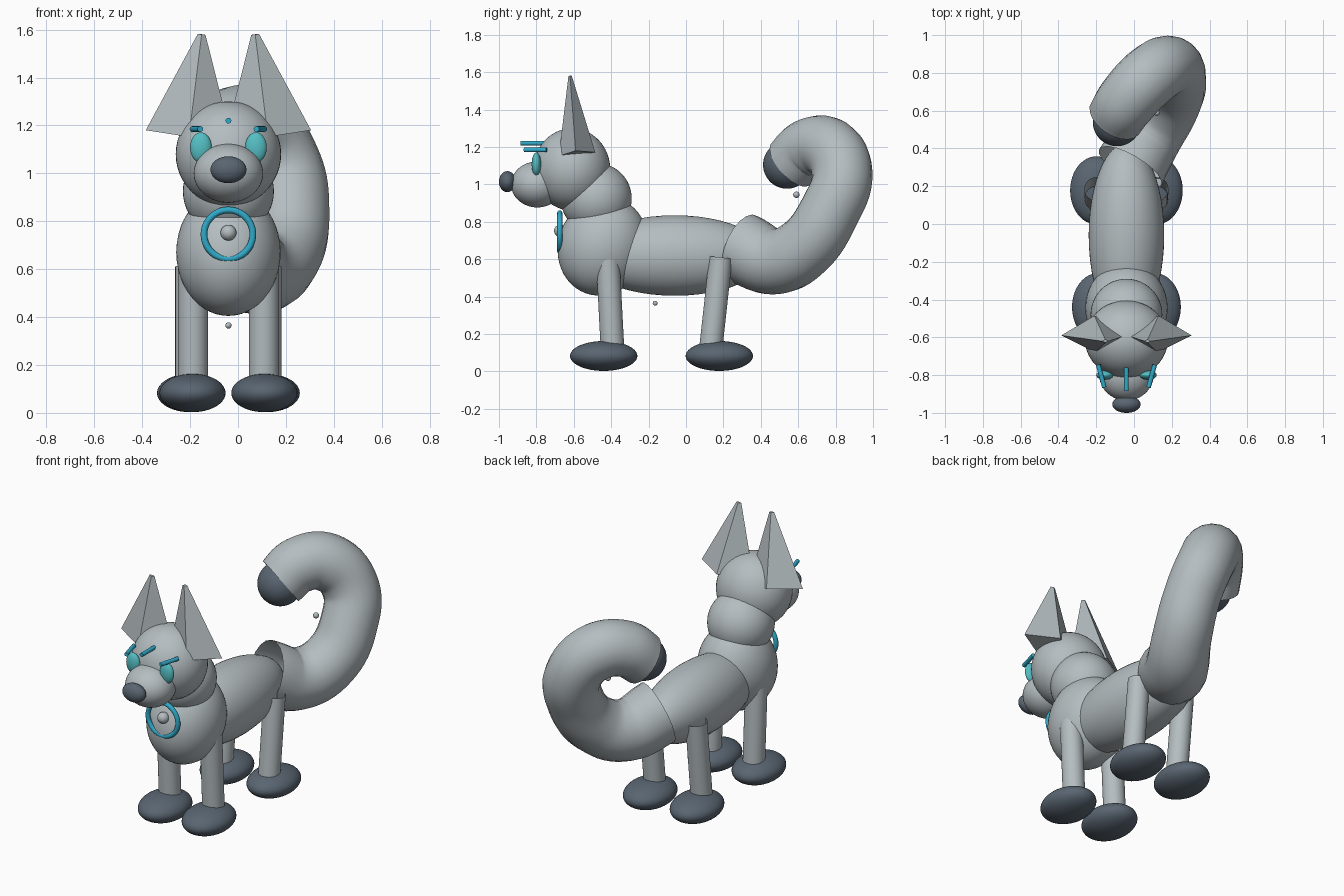
import bpy, bmesh, math
from mathutils import Vector

if "Cube" in bpy.data.objects:
    bpy.data.objects.remove(bpy.data.objects["Cube"])

CX = -0.04  # symmetry line of the animal


def material(name, rgb):
    m = bpy.data.materials.new(name)
    m.diffuse_color = (*rgb, 1)
    m.use_nodes = True
    m.node_tree.nodes["Principled BSDF"].inputs["Base Color"].default_value = m.diffuse_color
    return m


GREY = material("soft_grey", (0.46, 0.51, 0.53))
SLATE = material("dark_slate", (0.10, 0.13, 0.165))
CYAN = material("bright_cyan", (0.03, 0.40, 0.58))
TEAL = material("eye_teal", (0.09, 0.52, 0.55))


def finish(name, mat, smooth=True):
    o = bpy.context.object
    o.name = name
    o.data.materials.append(mat)
    if smooth:
        bpy.ops.object.shade_smooth()
    return o


def ball(name, loc, radii, mat, tilt=0):
    bpy.ops.mesh.primitive_uv_sphere_add(segments=48, ring_count=24, location=loc, rotation=(tilt, 0, 0))
    bpy.context.object.scale = radii
    return finish(name, mat)


def rod(name, a, b, r, mat, caps="NGON"):
    a, b = Vector(a), Vector(b)
    d = b - a
    bpy.ops.mesh.primitive_cylinder_add(vertices=32, radius=r, depth=d.length,
                                        location=(a + b) / 2, end_fill_type=caps)
    o = bpy.context.object
    o.rotation_euler = d.to_track_quat('Z', 'Y').to_euler()
    o = finish(name, mat, False)
    bpy.ops.object.shade_smooth_by_angle()
    return o


# Torso, neck and head
ball("body", (CX, -0.06, 0.62), (0.2, 0.49, 0.215), GREY)
ball("chest", (CX, -0.445, 0.67), (0.218, 0.238, 0.268), GREY, math.radians(-20))
ball("neck", (CX, -0.48, 0.925), (0.19, 0.19, 0.19), GREY)
ball("head", (CX, -0.61, 1.08), (0.22, 0.205, 0.22), GREY)
ball("snout", (CX, -0.795, 1.0), (0.145, 0.14, 0.123), GREY)
ball("nose", (CX, -0.955, 1.015), (0.075, 0.045, 0.056), SLATE)

# Medallion ring on the chest, with its stud
bpy.ops.mesh.primitive_torus_add(major_segments=48, minor_segments=12, major_radius=0.102,
                                 minor_radius=0.014, location=(CX, -0.675, 0.745),
                                 rotation=(math.pi / 2, 0, 0))
finish("chest_ring", CYAN)
ball("ring_stud", (CX, -0.672, 0.752), (0.033,) * 3, GREY)

# Small loose beads
ball("belly_bead", (CX, -0.165, 0.365), (0.013,) * 3, GREY)
ball("tail_bead", (0.12, 0.59, 0.945), (0.017,) * 3, GREY)

for side, s in (("left", -1), ("right", 1)):
    # Eyes and brows
    ball(side + "_eye", (CX + s * 0.115, -0.8, 1.108), (0.045, 0.025, 0.063), TEAL)
    rod(side + "_brow", (CX + s * 0.15, -0.745, 1.185), (CX + s * 0.117, -0.865, 1.185), 0.012, CYAN)

    # Four-sided ears with a slightly blunt tip
    base = [(0.345, -0.59, 1.18), (0.165, -0.68, 1.152), (-0.015, -0.585, 1.14), (0.17, -0.485, 1.172)]
    tip = Vector((0.112, -0.62, 1.58))
    mid = sum((Vector(p) for p in base), Vector()) / 4
    bm = bmesh.new()
    flip = lambda p: (CX + s * p[0], p[1], p[2])
    low = [bm.verts.new(flip(p)) for p in base]
    high = [bm.verts.new(flip(tip + (Vector(p) - mid) * 0.09)) for p in base]
    bm.faces.new(low)
    bm.faces.new(high)
    for i in range(4):
        j = (i + 1) % 4
        bm.faces.new((low[i], low[j], high[j], high[i]))
    bmesh.ops.recalc_face_normals(bm, faces=bm.faces)
    me = bpy.data.meshes.new(side + "_ear")
    bm.to_mesh(me)
    bm.free()
    me.materials.append(GREY)
    bpy.context.collection.objects.link(bpy.data.objects.new(side + "_ear", me))

    # Open tube legs and flattened paws
    rod(side + "_front_leg", (CX + s * 0.148, -0.392, 0.1), (CX + s * 0.148, -0.418, 0.6), 0.063, GREY, "NOTHING")
    rod(side + "_rear_leg", (CX + s * 0.16, 0.13, 0.1), (CX + s * 0.16, 0.186, 0.61), 0.062, GREY, "NOTHING")
    ball(side + "_front_paw", (CX + s * 0.15, -0.44, 0.083), (0.138, 0.18, 0.08), SLATE)
    ball(side + "_rear_paw", (CX + s * 0.16, 0.178, 0.083), (0.138, 0.18, 0.08), SLATE)

# Middle brow
rod("middle_brow", (CX, -0.76, 1.22), (CX, -0.885, 1.22), 0.012, CYAN)

# Curled open tail tube: x, y, z, radius
path = [(-0.02, 0.30, 0.66, 0.19), (0.08, 0.47, 0.59, 0.178), (0.18, 0.63, 0.66, 0.168),
        (0.22, 0.77, 0.86, 0.162), (0.18, 0.835, 1.05, 0.162), (0.07, 0.77, 1.19, 0.165),
        (-0.04, 0.65, 1.19, 0.16), (-0.10, 0.56, 1.11, 0.152)]
cu = bpy.data.curves.new("tail", 'CURVE')
cu.dimensions = '3D'
cu.bevel_depth = 1
cu.bevel_resolution = 8
cu.use_fill_caps = False
sp = cu.splines.new('BEZIER')
sp.resolution_u = 8
sp.bezier_points.add(len(path) - 1)
for bp, p in zip(sp.bezier_points, path):
    bp.co = p[:3]
    bp.radius = p[3]
    bp.handle_left_type = bp.handle_right_type = 'AUTO'
tail = bpy.data.objects.new("tail", cu)
bpy.context.collection.objects.link(tail)
bpy.ops.object.select_all(action='DESELECT')
tail.select_set(True)
bpy.context.view_layer.objects.active = tail
bpy.ops.object.convert(target='MESH')
finish("tail", GREY)
ball("tail_tip", (-0.09, 0.54, 1.105), (0.128,) * 3, SLATE)
